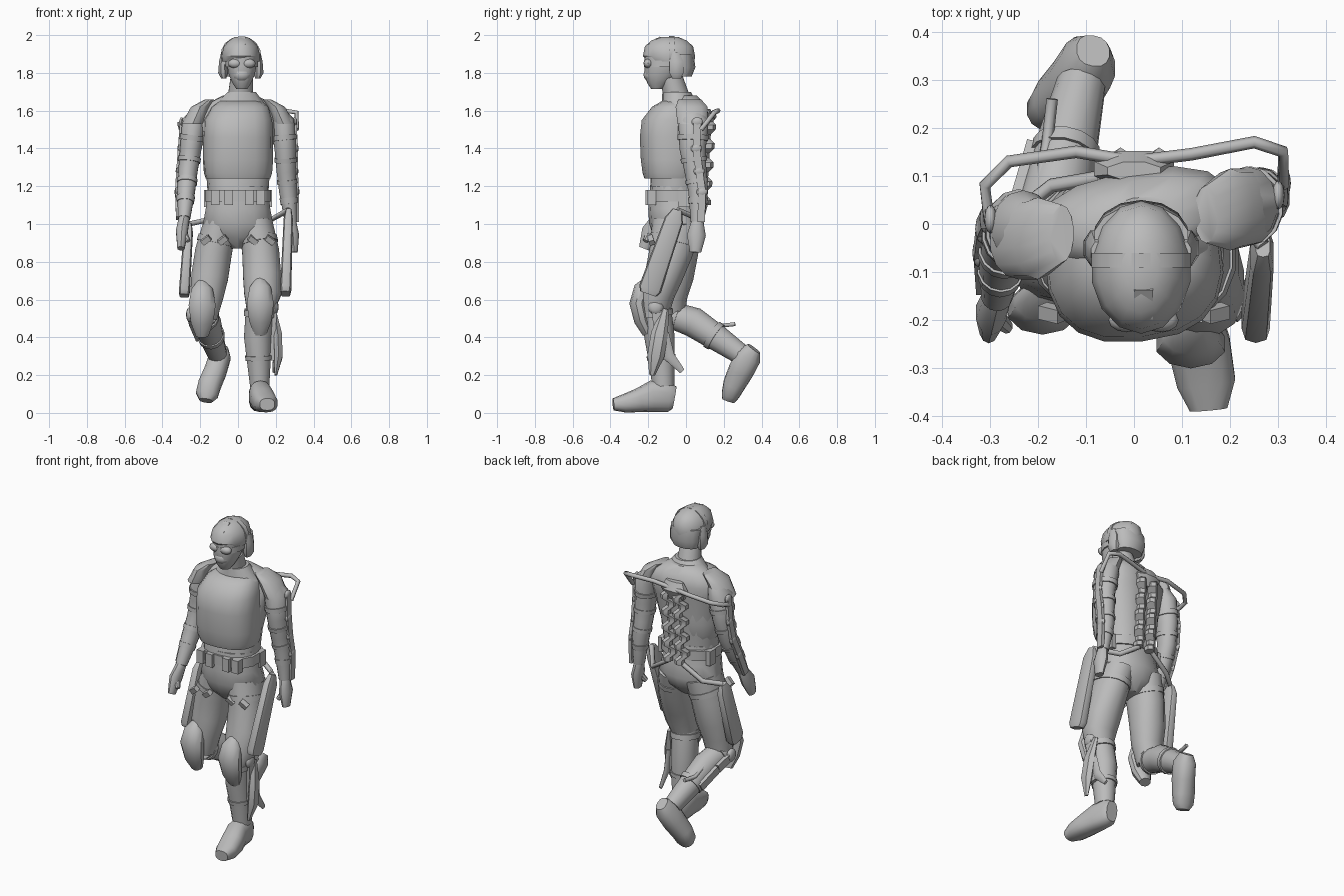
import bpy
import bmesh
from math import cos, sin, pi, radians
from mathutils import Vector

cube = bpy.data.objects.get("Cube")
if cube:
    bpy.data.objects.remove(cube, do_unlink=True)

grey = bpy.data.materials.new("plain_grey")
grey.use_nodes = True
grey.diffuse_color = (.5, .5, .5, 1)
grey.node_tree.nodes["Principled BSDF"].inputs["Base Color"].default_value = grey.diffuse_color


def finish(name, bm, sharp=40):
    """Turn a bmesh into a smooth object that keeps its hard edges."""
    bmesh.ops.recalc_face_normals(bm, faces=bm.faces)
    for face in bm.faces:
        face.smooth = True
    for edge in bm.edges:
        edge.smooth = edge.calc_face_angle(0) < radians(sharp)
    mesh = bpy.data.meshes.new(name)
    bm.to_mesh(mesh)
    bm.free()
    mesh.materials.append(grey)
    obj = bpy.data.objects.new(name, mesh)
    bpy.context.collection.objects.link(obj)
    return obj


def loft(name, rings, sides=14, turn=0, power=1, level=False):
    """Skin rings of (x, y, z, half width, half depth) along their path."""
    bm = bmesh.new()
    centres = [Vector(r[:3]) for r in rings]
    reference = Vector((cos(turn), sin(turn), 0))
    loops = []
    for i, ring in enumerate(rings):
        ahead = centres[min(i + 1, len(rings) - 1)]
        tangent = (ahead - centres[max(i - 1, 0)]).normalized()
        if level:
            tangent = Vector((0, 0, 1))
        across = (reference - tangent * reference.dot(tangent)).normalized()
        depth = tangent.cross(across)
        loop = []
        for k in range(sides):
            a = 2 * pi * (k + .5) / sides
            c, s = cos(a), sin(a)
            c = abs(c) ** power * (1 if c > 0 else -1)
            s = abs(s) ** power * (1 if s > 0 else -1)
            loop.append(bm.verts.new(centres[i] + across * c * ring[3] + depth * s * ring[4]))
        loops.append(loop)
    for low, high in zip(loops, loops[1:]):
        for k in range(sides):
            j = (k + 1) % sides
            bm.faces.new((low[k], low[j], high[j], high[k]))
    bm.faces.new(loops[0])
    bm.faces.new(loops[-1])
    return finish(name, bm)


def band(name, limb, place, grow=1.1, half=.1):
    """Strap around a limb; place counts rings along the limb."""
    i = min(int(place), len(limb) - 2)
    rings = []
    for t in (place - i - half, place - i + half):
        mix = [a + (b - a) * t for a, b in zip(limb[i], limb[i + 1])]
        rings.append(mix[:3] + [mix[3] * grow, mix[4] * grow])
    return loft(name, rings)


def bar(name, start, end, wide, deep):
    """Rectangular strut between two points."""
    w, d = wide * .7, deep * .7
    return loft(name, [(*start, w, d), (*end, w, d)], sides=4)


def ball(name, centre, size):
    bm = bmesh.new()
    bmesh.ops.create_uvsphere(bm, u_segments=12, v_segments=8, radius=1)
    bmesh.ops.scale(bm, vec=size, verts=bm.verts)
    bmesh.ops.translate(bm, vec=centre, verts=bm.verts)
    return finish(name, bm)


def tube(name, points, radius):
    """Bent round pipe."""
    curve = bpy.data.curves.new(name, "CURVE")
    curve.dimensions = "3D"
    curve.bevel_depth = radius
    curve.bevel_resolution = 1
    curve.use_fill_caps = True
    spline = curve.splines.new("POLY")
    spline.points.add(len(points) - 1)
    for point, co in zip(spline.points, points):
        point.co = (*co, 1)
    curve.materials.append(grey)
    obj = bpy.data.objects.new(name, curve)
    bpy.context.collection.objects.link(obj)
    return obj


# Torso, vest and hips
loft("torso", [(0, -.06, 1.16, .16, .13), (0, -.05, 1.3, .17, .13), (0, -.01, 1.5, .2, .11),
               (0, .01, 1.58, .21, .1), (.01, .01, 1.64, .17, .08), (.01, -.01, 1.68, .09, .065)],
     turn=.2, power=.85, level=True)
loft("vest", [(0, -.08, 1.24, .17, .14), (0, -.08, 1.27, .18, .15), (0, -.08, 1.34, .185, .16),
              (0, -.08, 1.46, .185, .165), (0, -.08, 1.55, .18, .155), (.01, -.06, 1.62, .15, .12),
              (.01, -.04, 1.65, .11, .09)], sides=18, turn=.1, power=.8, level=True)
loft("collar", [(.01, -.03, 1.62, .15, .1), (.02, -.05, 1.7, .075, .075)], level=True)
loft("hips", [(0, -.06, 1.2, .16, .13), (0, -.06, 1.08, .175, .14), (0, -.05, 1, .19, .145),
              (0, -.05, .93, .14, .12), (0, -.05, .87, .05, .06)], power=.9, level=True)
loft("belt", [(0, -.06, z, .178, .142) for z in (1.12, 1.18)], power=.85, level=True)
for x in (-.12, -.05, .06, .12):
    y = -.2 + abs(x) * .15
    bar("belt_pouch", (x, y, 1.1), (x, y, 1.18), .045, .045)
for side in (-1, 1):
    bar("hip_pouch", (side * .165, -.01, 1.09), (side * .165, -.01, 1.18), .03, .06)
    # Shoulder covers slope from collar to arm and taper to a ridge
    loft("shoulder_cover", [(side * .15, .02 * side, 1.66, .025, .06), (side * .2, .03 * side, 1.62, .05, .085),
                            (side * .24, .035 * side, 1.53, .06, .08)], level=True)

# Neck, head and helmet
loft("neck", [(.01, -.04, 1.64, .07, .07), (.02, -.08, 1.78, .06, .06)])
loft("face", [(.02, -.155, 1.715, .03, .03), (.02, -.145, 1.745, .05, .06),
              (.02, -.13, 1.79, .07, .09), (.02, -.115, 1.84, .08, .105),
              (.02, -.11, 1.9, .085, .11)], power=.9, level=True)
loft("helmet", [(.015, -.08, 1.86, .1, .125), (.015, -.09, 1.89, .105, .138),
                (.015, -.09, 1.94, .092, .128), (.015, -.09, 1.97, .065, .095),
                (.015, -.09, 1.99, .035, .05)], level=True)
loft("helmet_back", [(.015, -.02, 1.78, .08, .05), (.015, -.02, 1.83, .098, .07),
                     (.015, -.03, 1.9, .1, .07)], level=True)
bar("helmet_mount", (.02, -.13, 1.98), (.02, -.19, 1.94), .04, .03)
ball("mask", (.02, -.18, 1.79), (.05, .045, .04))
loft("goggle_band", [(.02, -.11, z, .088, .112) for z in (1.83, 1.865)], level=True)
for side in (-1, 1):
    ball("goggle_lens", (.02 + side * .035, -.2, 1.85), (.038, .025, .025))
    loft("ear_cup", [(.015 + side * .09, -.05, 1.77, .015, .025), (.015 + side * .095, -.05, 1.8, .027, .04),
                     (.015 + side * .095, -.05, 1.86, .022, .04), (.015 + side * .09, -.06, 1.91, .015, .025)],
         sides=8, level=True)
loft("helmet_strap", [(.015, y, 1.9, .106, .094) for y in (-.09, -.06)])

# Arms, hands and their braces
arms = {
    "left": [(.2, .03, 1.6, .04, .06), (.235, .04, 1.54, .065, .08), (.25, .035, 1.4, .058, .07),
             (.255, .05, 1.28, .052, .058), (.265, .065, 1.17, .048, .052), (.28, .06, 1.01, .033, .035)],
    "right": [(-.2, -.01, 1.6, .04, .06), (-.23, -.01, 1.54, .068, .08), (-.25, -.01, 1.4, .058, .07),
              (-.265, -.03, 1.28, .052, .058), (-.275, -.08, 1.17, .048, .052), (-.285, -.15, 1.03, .033, .035)],
}
for name, arm in arms.items():
    side = 1 if name == "left" else -1
    loft(name + "_arm", arm)
    for place in (1.6, 2.5, 3.5, 4.3):
        band(name + "_arm_cuff", arm, place)
    # Struts run along the outside of each arm
    outer = [Vector(r[:3]) + Vector((side * r[3], .02, 0)) for r in arm[1:]]
    for start, end in zip(outer, outer[1:]):
        bar(name + "_arm_strut", start, end, .02, .04)
    for joint in outer[:-1]:
        ball(name + "_arm_joint", joint, (.013, .03, .025))
    # Hand with curled fingers and a thumb
    wrist = Vector(arm[-1][:3])
    lean = Vector((0, -.005 if side > 0 else -.035, 0))
    palm = wrist + lean + Vector((side * .012, 0, -.07))
    tip = palm + lean + Vector((side * .005, 0, -.09))
    loft(name + "_hand", [(*wrist, .03, .033), (*palm, .033, .05), (*tip, .02, .03)], sides=10)
    thumb = palm + Vector((-side * .035, -.03, -.05))
    loft(name + "_thumb", [(*palm, .025, .025), (*thumb, .012, .015)], sides=8)

# Legs
thighs = {
    "left": [(.095, -.05, 1, .09, .13), (.12, -.08, .85, .1, .115), (.128, -.12, .72, .103, .1),
             (.13, -.15, .63, .1, .09), (.115, -.17, .53, .07, .08)],
    "right": [(-.095, -.04, 1, .09, .13), (-.13, -.05, .85, .1, .115), (-.15, -.06, .72, .1, .1),
              (-.165, -.08, .62, .09, .088), (-.18, -.08, .5, .07, .07)],
}
shins = {
    "left": [(.115, -.16, .56, .075, .08), (.105, -.14, .4, .075, .08), (.11, -.13, .28, .065, .068),
             (.115, -.12, .14, .052, .058)],
    "right": [(-.18, -.08, .52, .07, .07), (-.165, .04, .48, .075, .08), (-.14, .16, .4, .065, .07),
              (-.11, .29, .31, .052, .055)],
}
for name in thighs:
    side = 1 if name == "left" else -1
    thigh, shin = thighs[name], shins[name]
    loft(name + "_thigh", thigh, power=.95)
    loft(name + "_shin", shin)
    band(name + "_thigh_strap", thigh, .6, 1.06)
    for place in (.2, 1.9):
        band(name + "_shin_strap", shin, place, 1.1)
    x, y, z = Vector(thigh[3][:3])
    for dx in (.06, .15):
        bar(name + "_strap_buckle", (side * dx, -.19, .93), (side * (dx + .04), -.18, .9), .03, .03)
    # Knee guard bulging forward
    x = side * .118 if side > 0 else -.19
    loft(name + "_knee_guard", [(x, y - .05, z + .07, .03, .025), (x, y - .08, z + .03, .06, .045),
                                (x, y - .1, z - .05, .075, .05), (x, y - .08, z - .14, .062, .045),
                                (x, y - .05, z - .21, .035, .03)], sides=10)
    # Long flat case beside the thigh
    top, low = Vector((.268, -.045, 1.075)), Vector((.252, -.2, .63))
    if side < 0:
        top, low = Vector((-.26, .01, 1)), Vector((-.285, -.08, .62))
    loft(name + "_thigh_case", [(*top, .015, .025), (*top.lerp(low, .12), .025, .05),
                                (*top.lerp(low, .94), .03, .06), (*low, .025, .045)], sides=10, power=.6)
    tube(name + "_hip_strut", [(side * .05, .1, 1.1), (side * .17, .08, 1.02), top], .015)
    # Lower leg brace follows the shin
    rail = [Vector(r[:3]) + Vector((side * (r[3] + .005), 0, 0)) for r in shin]
    for start, end in zip(rail[:-1], rail[1:-1]):
        bar(name + "_shin_strut", start, end, .025, .05)
    ball(name + "_knee_joint", rail[0], (.02, .04, .04))

loft("left_calf_blade", [(.19, -.11, .55, .01, .02), (.21, -.14, .42, .025, .045),
                         (.215, -.16, .3, .025, .045), (.2, -.18, .2, .008, .015)], sides=6)
loft("left_calf_spur", [(.2, -.12, .42, .012, .03), (.195, -.09, .3, .012, .03),
                        (.19, -.02, .22, .008, .015)], sides=6)
tube("right_calf_rod", [(-.2, .06, .53), (-.18, .17, .46), (-.17, .26, .47)], .012)

# Boots
loft("left_boot", [(.11, -.062, .08, .04, .06), (.112, -.09, .085, .056, .08),
                   (.118, -.18, .088, .06, .083), (.135, -.25, .066, .066, .064),
                   (.15, -.33, .05, .062, .048), (.155, -.385, .045, .04, .032)], power=.8)
loft("right_boot", [(-.085, .36, .34, .035, .04), (-.095, .33, .3, .058, .07),
                    (-.12, .29, .22, .06, .068), (-.15, .255, .15, .062, .06),
                    (-.165, .235, .095, .06, .048), (-.17, .225, .065, .035, .035)], power=.85)

# Back frame: two toothed spine strips, a hub and pipes to the shoulders
for x in (-.04, .04):
    strip = []
    for i in range(19):
        sway = .012 * (-1) ** (i // 2)
        strip.append((x + sway, .09 + .03 * i / 19 + sway, 1.1 + i * .025, .028, .03))
    loft("spine_strip", strip, sides=6, level=True)
loft("back_hub", [(0, .1, 1.5, .06, .03), (0, .115, 1.56, .09, .04), (0, .11, 1.61, .06, .02)],
     sides=8, level=True)
tube("left_shoulder_pipe", [(0, .13, 1.57), (.12, .145, 1.59), (.25, .17, 1.6), (.31, .15, 1.59),
                            (.31, .08, 1.5)], .013)
tube("right_shoulder_pipe", [(0, .13, 1.57), (-.12, .15, 1.57), (-.26, .13, 1.55), (-.31, .08, 1.53),
                             (-.3, .0, 1.5)], .013)
